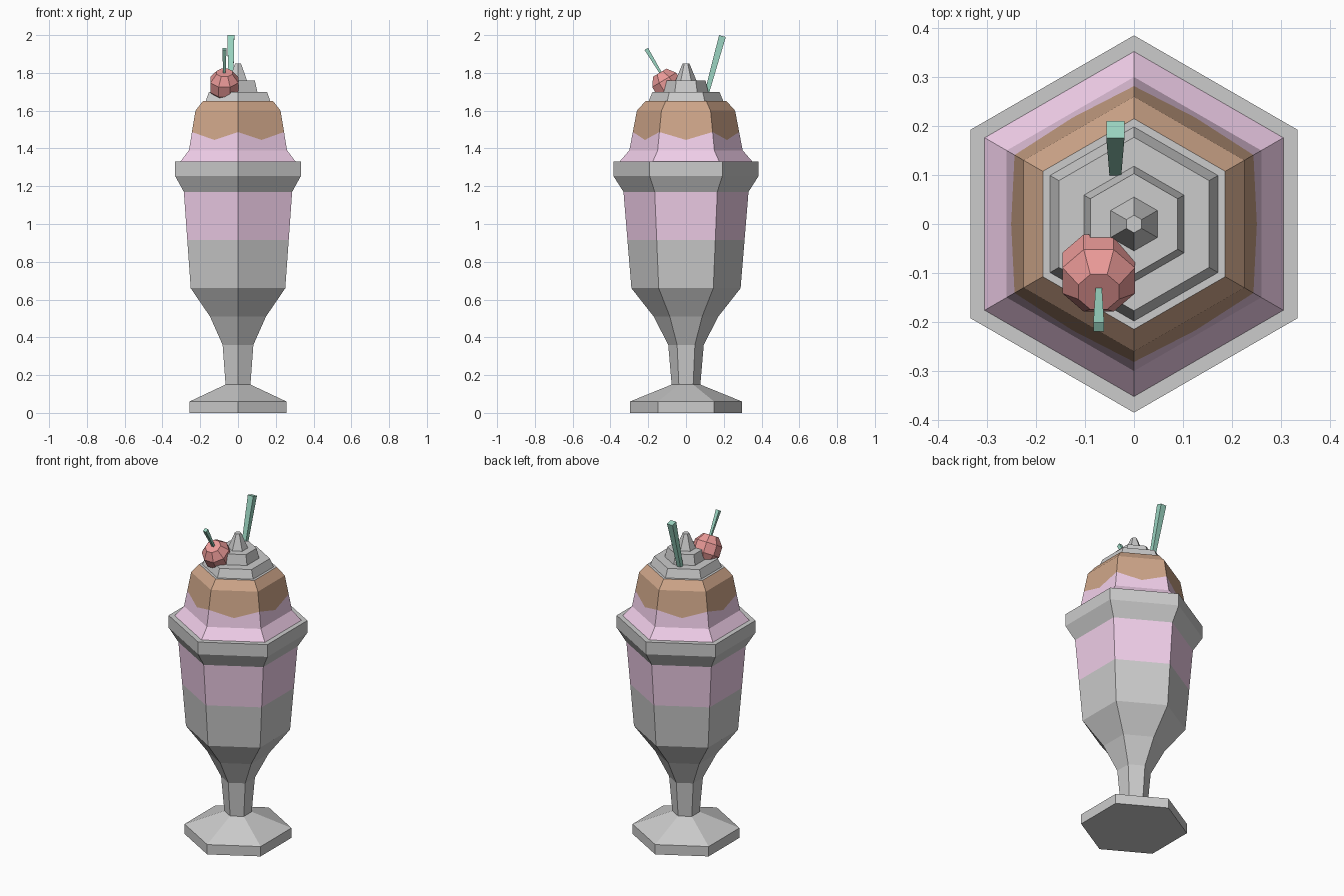
import bpy, bmesh
from math import sin, cos, pi, radians

if "Cube" in bpy.data.objects:
    bpy.data.objects.remove(bpy.data.objects["Cube"])

def material(name, rgb):
    m = bpy.data.materials.new(name)
    m.diffuse_color = (*rgb, 1)
    m.use_nodes = True
    m.node_tree.nodes["Principled BSDF"].inputs["Base Color"].default_value = m.diffuse_color
    return m

PINK = material("pink", (0.88, 0.62, 0.82))
BROWN = material("brown", (0.62, 0.38, 0.25))
RED = material("red", (0.82, 0.32, 0.31))
TEAL = material("teal", (0.33, 0.67, 0.54))

def lathe(name, profile, sides=6, phase=90, mat=None, caps=(False, False),
          loc=(0, 0, 0), tilt=0, star=False):
    """Stack rings of (radius, z). With star, odd points sit mid-side of a hexagon,
    and a ring given as a pair of (radius, z) takes its second for those points."""
    bm = bmesh.new()
    rings = []
    for p in profile:
        pair = p if isinstance(p[0], tuple) else (p, p)
        ring = []
        for i in range(sides):
            odd = star and i % 2
            r, z = pair[1] if odd else pair[0]
            r *= cos(pi / 6) if odd else 1
            a = radians(phase) + 2 * pi * i / sides
            ring.append(bm.verts.new((r * cos(a), r * sin(a), z)))
        rings.append(ring)
    for lo, hi in zip(rings, rings[1:]):
        for i in range(sides):
            j = (i + 1) % sides
            bm.faces.new((lo[i], lo[j], hi[j], hi[i]))
    if caps[0]:
        bm.faces.new(rings[0][::-1])
    if caps[1]:
        bm.faces.new(rings[-1])
    me = bpy.data.meshes.new(name)
    bm.to_mesh(me)
    bm.free()
    ob = bpy.data.objects.new(name, me)
    bpy.context.collection.objects.link(ob)
    ob.location = loc
    ob.rotation_euler.x = radians(tilt)
    if mat:
        me.materials.append(mat)
    return ob

def stick(name, half_bottom, half_top, length, loc, tilt):
    q = 2 ** 0.5
    return lathe(name, [(half_bottom * q, 0), (half_top * q, length)], 4, 45, TEAL,
                 (True, True), loc, tilt)

# Glass: foot, stem and lower bowl, then filled band, then rim
lathe("glass_foot_and_bowl", [(0.297, 0), (0.297, 0.06), (0.076, 0.15), (0.094, 0.36),
      (0.171, 0.51), (0.289, 0.66), (0.31, 0.915)], caps=(True, False))
lathe("filled_band", [(0.31, 0.915), (0.331, 1.17)], mat=PINK)
lathe("glass_rim", [(0.331, 1.17), (0.385, 1.255), (0.385, 1.33), (0.352, 1.33)])

# Ice cream and sauce meet on a zigzag line
drip = ((0.2815, 1.487), (0.2895, 1.445))
lathe("ice_cream", [(0.352, 1.33), (0.30, 1.39), drip], 12, mat=PINK, star=True)
lathe("sauce", [drip, (0.26, 1.60), (0.215, 1.65)], 12, mat=BROWN, star=True)

# Whipped cream tiers
lathe("whipped_cream", [(0.215, 1.65), (0.198, 1.65), (0.177, 1.70), (0.118, 1.70),
      (0.103, 1.76), (0.055, 1.76), (0.018, 1.85)], caps=(False, True))

# Cherry with stem, and straw
lathe("cherry", [(0.045, -0.075), (0.08, -0.03), (0.08, 0.03), (0.045, 0.075)], 8, 22.5,
      RED, (True, True), (-0.072, -0.10, 1.737), 31)
stick("cherry_stem", 0.006, 0.011, 0.16, (-0.072, -0.128, 1.79), 31)
stick("straw", 0.012, 0.0185, 0.312, (-0.038, 0.110, 1.694), -15.4)
